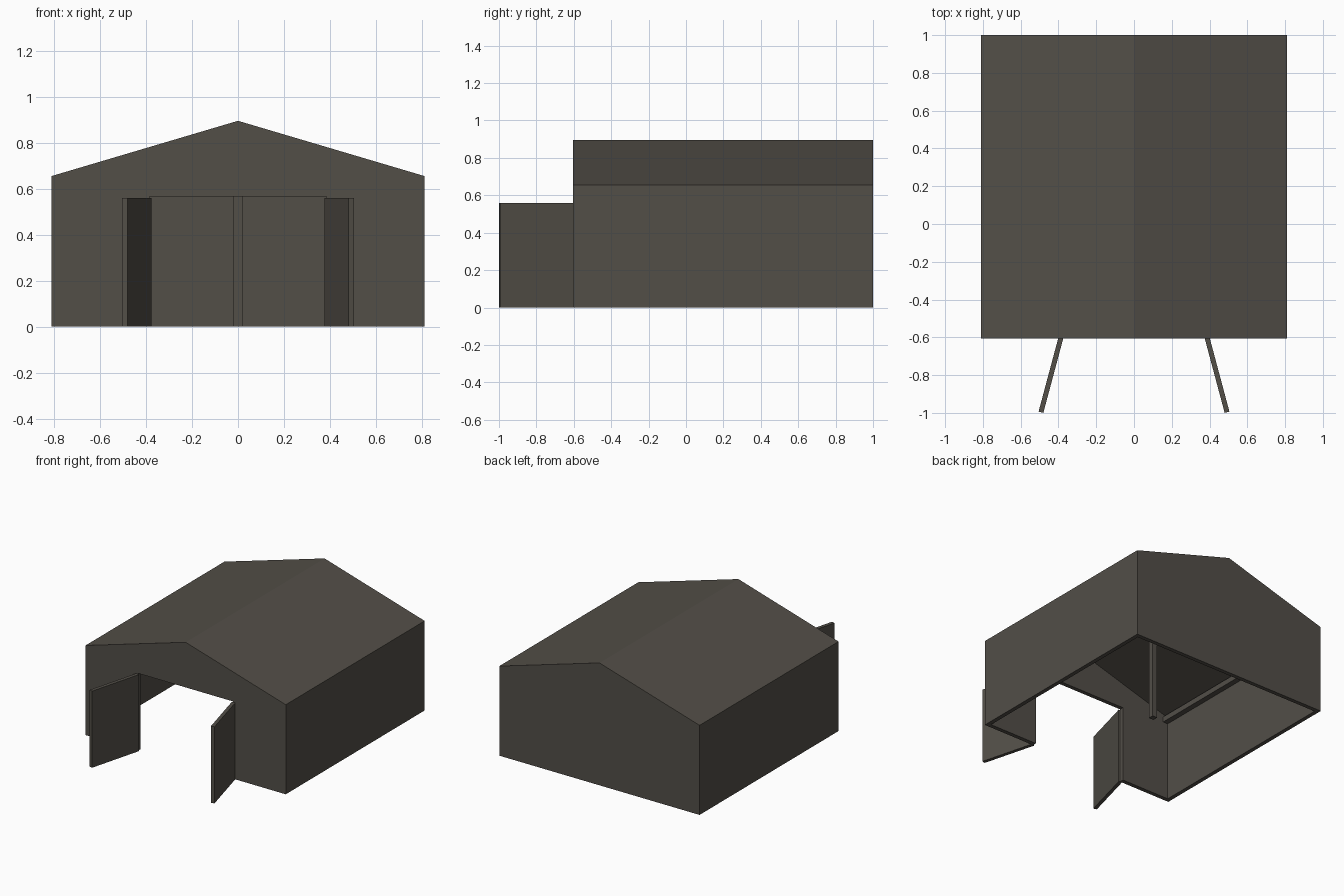
import bpy, bmesh, math

if "Cube" in bpy.data.objects:
    bpy.data.objects.remove(bpy.data.objects["Cube"])

mat = bpy.data.materials.new("dark warm grey")
mat.diffuse_color = (0.085, 0.077, 0.064, 1)
mat.use_nodes = True
mat.node_tree.nodes["Principled BSDF"].inputs["Base Color"].default_value = mat.diffuse_color

W, EAVE, RIDGE = 0.81, 0.655, 0.895     # half width and roof heights
Y0, Y1, T = -0.605, 1.0, 0.03           # front, back, wall thickness


def prism(name, pts, a, b, axis="y"):
    """Extrude a closed 2D outline along y (x,z points) or z (x,y points)."""
    bm = bmesh.new()
    place = (lambda p, d: (p[0], d, p[1])) if axis == "y" else (lambda p, d: (p[0], p[1], d))
    lo = [bm.verts.new(place(p, a)) for p in pts]
    hi = [bm.verts.new(place(p, b)) for p in pts]
    bm.faces.new(lo)
    bm.faces.new(hi[::-1])
    n = len(pts)
    for i in range(n):
        j = (i + 1) % n
        bm.faces.new((lo[i], hi[i], hi[j], lo[j]))
    bmesh.ops.recalc_face_normals(bm, faces=bm.faces)
    me = bpy.data.meshes.new(name)
    bm.to_mesh(me)
    bm.free()
    me.materials.append(mat)
    ob = bpy.data.objects.new(name, me)
    bpy.context.collection.objects.link(ob)
    return ob


def rect(x0, x1, z0, z1):
    return [(x0, z0), (x1, z0), (x1, z1), (x0, z1)]


def gable(w, base, eave, ridge):
    return [(-w, base), (w, base), (w, eave), (0, ridge), (-w, eave)]


# Hollow shell: walls and roof, open below, with a doorway in front
shell = prism("walls_and_roof", gable(W, 0, EAVE, RIDGE), Y0, Y1)
slope = (RIDGE - EAVE) / W
drop = T * math.sqrt(1 + slope ** 2)
room = prism("room_cutter", gable(W - T, -0.1, EAVE + slope * T - drop, RIDGE - drop), Y0 + T, Y1 - T)
doorway = prism("doorway_cutter", rect(-0.385, 0.385, -0.1, 0.565), Y0 - 0.1, Y0 + T + 0.05)
for cutter in (room, doorway):
    cutter.hide_render = True
    mod = shell.modifiers.new(cutter.name, "BOOLEAN")
    mod.operation = "DIFFERENCE"
    mod.solver = "EXACT"
    mod.object = cutter
bpy.context.view_layer.update()
cut = bpy.data.meshes.new_from_object(shell.evaluated_get(bpy.context.evaluated_depsgraph_get()))
shell.modifiers.clear()
shell.data = cut
for cutter in (room, doorway):
    bpy.data.objects.remove(cutter)

# Open double doors and eave beams, one per side
a, t, length = math.radians(15), 0.026, 0.406
ux, uy = math.sin(a), -math.cos(a)
for s, side in ((-1, "left"), (1, "right")):
    hx, hy = 0.375, -1 - length * uy
    outline = [(hx, hy), (hx + ux * length, hy + uy * length),
               (hx + ux * length - uy * t, hy + uy * length + ux * t),
               (hx - uy * t, hy + ux * t)]
    prism(side + "_door", [(s * x, y) for x, y in outline], 0, 0.56, "z")
    x0, x1 = sorted((s * (W - T), s * (W - T - 0.04)))
    prism(side + "_eave_beam", rect(x0, x1, 0.585, 0.625), Y0 + T, Y1 - T)

# Centre post carrying the ridge beam
under = RIDGE - drop - 0.005
prism("ridge_beam", rect(-0.02, 0.02, under - 0.04, under), Y0 + T, Y1 - T)
prism("centre_post", rect(-0.02, 0.02, 0, under - 0.04), 0.18, 0.22)
